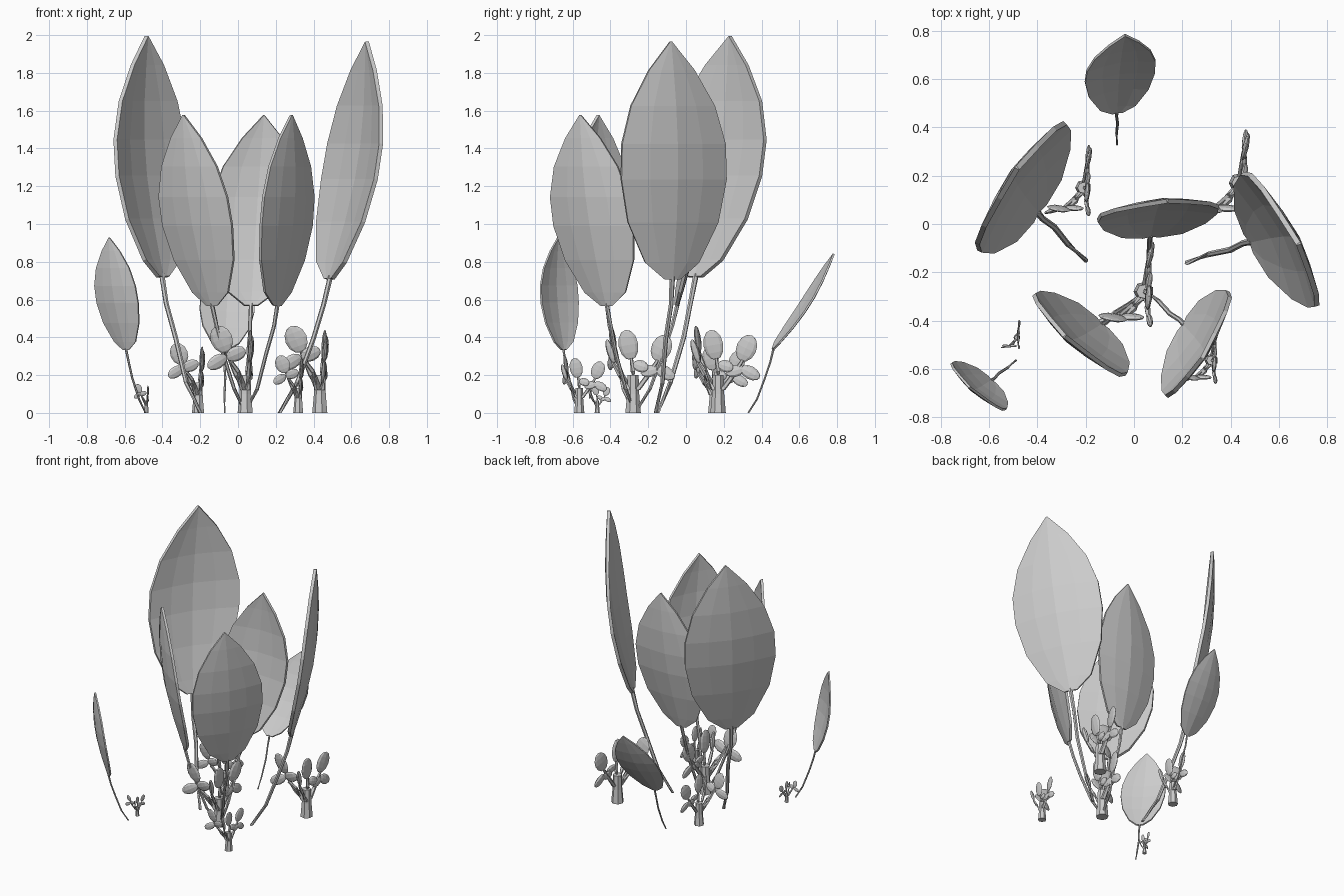
import bpy, bmesh, math
from mathutils import Vector, Matrix

if "Cube" in bpy.data.objects:
    bpy.data.objects.remove(bpy.data.objects["Cube"])


def add_mesh(name, bm):
    bmesh.ops.recalc_face_normals(bm, faces=bm.faces)
    me = bpy.data.meshes.new(name)
    bm.to_mesh(me)
    bm.free()
    ob = bpy.data.objects.new(name, me)
    bpy.context.collection.objects.link(ob)
    return ob


def tube(bm, pts, radii, sides=6):
    """Low-poly tube through points, with closed ends."""
    pts = [Vector(p) for p in pts]
    rings = []
    for i, p in enumerate(pts):
        d = pts[min(i + 1, len(pts) - 1)] - pts[max(i - 1, 0)]
        if i == 0:
            d = Vector((0, 0, 1))
        q = d.to_track_quat('Z', 'Y')
        rings.append([bm.verts.new(p + q @ Vector((radii[i] * math.cos(a), radii[i] * math.sin(a), 0)))
                      for a in (2 * math.pi * k / sides for k in range(sides))])
    for a, b in zip(rings, rings[1:]):
        for k in range(sides):
            bm.faces.new((a[k], a[(k + 1) % sides], b[(k + 1) % sides], b[k]))
    bm.faces.new(rings[0][::-1])
    bm.faces.new(rings[-1])


# Broad leaf on a thin stem, all sharing one shape
BASE, TIP = Vector((0.285, 0, 0.72)), Vector((0.47, -0.07, 1.995))
W, N = Vector((-0.156, 0.988, 0)), Vector((0.988, 0.156, 0))
OUTLINE = [(0, .045), (.07, .16), (.24, .27), (.42, .315), (.57, .31), (.73, .25), (.88, .135), (1, .003)]


def big_leaf(name, root, azimuth, scale, droop=0):
    place = (Matrix.Translation((*root, 0)) @ Matrix.Rotation(math.radians(azimuth), 4, 'Z')
             @ Matrix.Scale(scale, 4))
    tilt = Matrix.Rotation(math.radians(droop), 3, 'Y')
    bm = bmesh.new()
    rows = []
    for t, hw in OUTLINE:
        row = []
        for s in (-1, -.5, 0, .5, 1):
            cup = 0.07 * math.sin(math.pi * t) - 0.045 * abs(s) ** 1.5 * hw / .315
            p = (TIP - BASE) * t + W * s * hw + N * cup
            row.append(bm.verts.new(BASE + tilt @ p))
        rows.append(row)
    for a, b in zip(rows, rows[1:]):
        for k in range(4):
            bm.faces.new((a[k], a[k + 1], b[k + 1], b[k]))
    ob = add_mesh(name + "_leaf", bm)
    ob.matrix_world = place
    mod = ob.modifiers.new("thickness", 'SOLIDIFY')
    mod.thickness = 0.022
    mod.offset = 0
    bm = bmesh.new()
    tube(bm, [(0, 0, 0), (.1, .005, .16), (.19, -.005, .4), (.25, .005, .58), (.288, 0, .735)],
         [.011, .012, .013, .013, .015])
    add_mesh(name + "_stem", bm).matrix_world = place


big_leaf("tall_left", (-.2, -.15), 135, 1.0)
big_leaf("tall_right", (.22, -.16), 18, .985)
big_leaf("middle_back", (.05, -.27), 85, .79)
big_leaf("middle_front_left", (.04, -.28), 218, .79)
big_leaf("middle_front_right", (.04, -.27), -41.5, .79)
big_leaf("small_front", (-.49, -.565), 219, .465)
big_leaf("small_back", (-.07, .33), 90, .465, 24)


# Small shrub: stump, thin branches and oval pads
def pad(bm, start, end, width, face):
    """Oval pad from start to end, thin along the face direction."""
    start, end, face = Vector(start), Vector(end), Vector(face)
    z = (end - start).normalized()
    x = z.cross(face).normalized()
    y = z.cross(x)
    rot = Matrix((x, y, z)).transposed().to_4x4()
    size = Matrix.Diagonal((width / 2, .013, (end - start).length / 2, 1))
    bmesh.ops.create_uvsphere(bm, u_segments=8, v_segments=6, radius=1,
                              matrix=Matrix.Translation((start + end) / 2) @ rot @ size)


FRONT, SIDE = (.15, 1, .3), (1, -.15, .15)
BRANCHES = [  # path of each branch
    [(-.01, -.02, .12), (-.05, -.06, .2), (-.1, -.1, .32)],
    [(-.01, -.02, .14), (-.04, -.07, .22), (-.075, -.1, .27)],
    [(.01, .02, .12), (.015, .08, .2), (.02, .13, .28)],
    [(0, 0, .15), (.01, 0, .22), (.015, -.01, .29)],
    [(.01, -.02, .12), (.015, -.07, .2), (.02, -.11, .27)],
]
PADS = [  # start, end, width, facing
    ((-.1, -.1, .32), (-.155, -.115, .46), .12, FRONT),
    ((-.1, -.1, .30), (-.2, -.13, .24), .075, FRONT),
    ((-.1, -.1, .29), (0, -.11, .335), .08, FRONT),
    ((.02, .12, .275), (.035, .18, .41), .11, SIDE),
    ((.02, .12, .24), (.03, .22, .185), .07, SIDE),
    ((.02, .14, .235), (.02, .04, .21), .065, SIDE),
    ((.015, -.01, .28), (.025, -.04, .44), .105, SIDE),
    ((.015, 0, .26), (.03, .08, .235), .065, SIDE),
    ((.02, -.1, .26), (.03, -.14, .39), .04, SIDE),
]


def shrub(name, loc, scale):
    bm = bmesh.new()
    tube(bm, [(0, 0, 0), (0, 0, .1), (0, 0, .2)], [.042, .033, .03], 7)
    for path in BRANCHES:
        tube(bm, path, [.018, .013, .009], 5)
    for p in PADS:
        pad(bm, *p)
    add_mesh(name, bm).matrix_world = Matrix.Translation((*loc, 0)) @ Matrix.Scale(scale, 4)


shrub("shrub_left", (-.21, .15), .8)
shrub("shrub_middle", (.04, -.28), 1.0)
shrub("shrub_right", (.435, .17), 1.0)
shrub("shrub_front_right", (.32, -.565), .66)
shrub("shrub_small", (-.485, -.47), .33)
